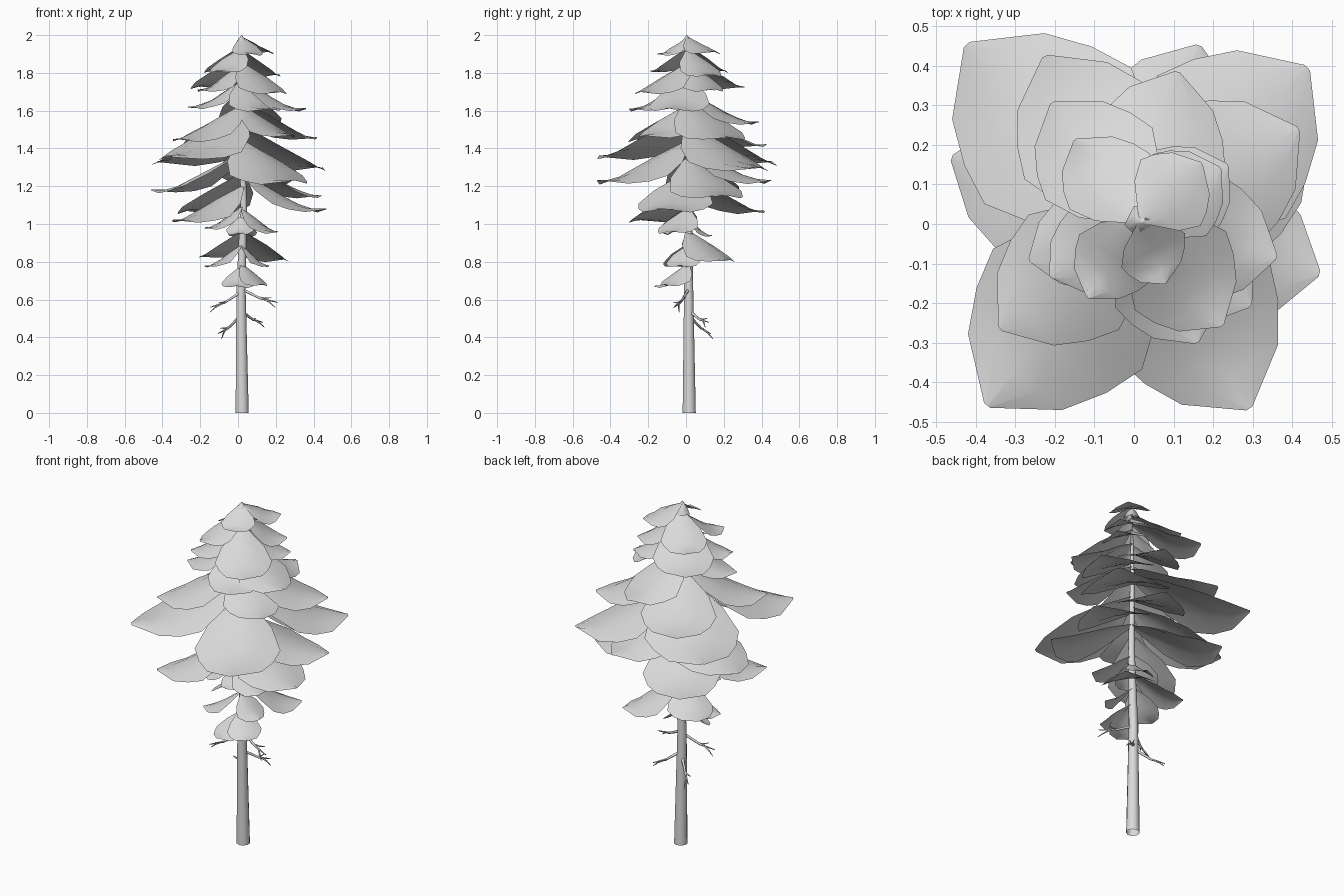
import bpy, math, random
from mathutils import Vector

if "Cube" in bpy.data.objects:
    bpy.data.objects.remove(bpy.data.objects["Cube"], do_unlink=True)
random.seed(4)

# One plain colour for the whole tree
SHADE = (0.7, 0.7, 0.7, 1)
grey = bpy.data.materials.new("light grey")
grey.use_nodes = True
grey.diffuse_color = SHADE
grey.node_tree.nodes["Principled BSDF"].inputs["Base Color"].default_value = SHADE


def add_mesh(name, verts, faces):
    mesh = bpy.data.meshes.new(name)
    mesh.from_pydata(verts, [], faces)
    mesh.polygons.foreach_set("use_smooth", [True] * len(mesh.polygons))
    mesh.materials.append(grey)
    mesh.update()
    obj = bpy.data.objects.new(name, mesh)
    bpy.context.collection.objects.link(obj)
    return obj


def tube(name, path, sides=6):
    """Tapered tube, open at the start, through (point, radius) pairs."""
    path = [(Vector(p), r) for p, r in path]
    axis = (path[-1][0] - path[0][0]).normalized()
    u = axis.orthogonal().normalized()
    v = axis.cross(u)
    verts, faces = [], []
    for point, radius in path:
        for s in range(sides):
            a = math.tau * s / sides
            verts.append(point + radius * (math.cos(a) * u + math.sin(a) * v))
    for ring in range(len(path) - 1):
        for s in range(sides):
            a, b = ring * sides + s, ring * sides + (s + 1) % sides
            faces.append((a, b, b + sides, a + sides))
    faces.append(tuple(range(len(verts) - sides, len(verts))))
    return add_mesh(name, verts, faces)


# Frond cross-sections: along the length, width share, share of the drop
SECTIONS = [(0, 0.12, 0), (0.25, 0.75, 0.34), (0.48, 1, 0.66),
            (0.65, 0.87, 0.85), (0.82, 0.63, 0.97), (1, 0.04, 1)]
ACROSS = (-1, -0.5, 0, 0.5, 1)


def frond(name, angle, reach, tip_z):
    """Broad drooping sheet with a blunt corner tip, arched across its width."""
    a = math.radians(angle)
    out = Vector((math.cos(a), math.sin(a), 0))
    side = Vector((-out.y, out.x, 0))
    root_z = min(tip_z + 0.06 + 0.28 * reach, 1.99)
    half = 0.03 + 0.36 * reach
    verts, faces = [], []
    for t, width, drop in SECTIONS:
        centre = Vector((0.02, 0.01, 0)) * (1 - t) + out * reach * t
        z = root_z + (tip_z - root_z) * drop
        for w in ACROSS:
            p = centre + side * (half * width * w)
            p.z = z - 0.28 * half * width * w * w * (1 - 0.5 * t)
            if t > 0:
                p.z += random.uniform(-0.004, 0.004)
            verts.append(p)
    n = len(ACROSS)
    for i in range(len(SECTIONS) - 1):
        for j in range(n - 1):
            k = i * n + j
            faces.append((k, k + n, k + n + 1, k + 1))
    return add_mesh(name, verts, faces)


# Trunk
tube("trunk", [((0.022, 0.017, 0), 0.036), ((0.016, 0.014, 0.66), 0.025),
               ((0.03, 0.015, 1.1), 0.018), ((0.02, 0.01, 1.6), 0.011),
               ((0.02, 0.005, 1.98), 0.003)], 12)

# Fronds by level: heading in degrees, reach, height of the tip
LOWER = [(265, .17, .67), (320, .18, .68), (200, .19, .78),
         (345, .17, .78), (140, .26, .83), (42, .34, .81),
         (335, .23, .96), (203, .19, .98), (270, .12, .95), (80, .14, .94)]
MIDDLE = [(345, .485, 1.08), (217, .43, 1.02), (122, .49, 1.07),
          (160, .49, 1.18), (25, .49, 1.15), (70, .48, 1.23), (302, .55, 1.23),
          (231, .59, 1.36), (133, .62, 1.33), (42, .59, 1.3),
          (30, .48, 1.46), (218, .43, 1.45), (118, .48, 1.42), (325, .36, 1.47)]
UPPER = [(74, .4, 1.54), (347, .37, 1.61), (199, .28, 1.62), (298, .34, 1.61),
         (311, .34, 1.7), (212, .25, 1.71), (124, .37, 1.73), (32, .28, 1.71)]
CROWN = [(33, .26, 1.79), (238, .22, 1.81), (125, .26, 1.81),
         (42, .23, 1.91), (298, .17, 1.9)]
for level, fronds in (("lower", LOWER), ("middle", MIDDLE),
                      ("upper", UPPER), ("crown", CROWN)):
    for i, values in enumerate(fronds):
        frond(f"{level}_frond_{i + 1}", *values)

# Small pointed sprout closing the top
tube("top_sprout", [((0.02, 0.005, 1.93), 0.045), ((0.02, 0.005, 1.97), 0.025),
                    ((0.02, 0.005, 2), 0.002)], 5)


# Bare forked twigs below the foliage
def twig(name, start, end):
    start, end = Vector(start), Vector(end)
    span = end - start
    sag = Vector((0, 0, -0.012))
    mid = start + span * 0.5 + sag
    tube(name, [(start, 0.008), (mid, 0.006), (end, 0.002)])
    for i, sign in enumerate((1, -1)):
        base = start + span * (0.45 + 0.2 * i) + sag * 0.8
        sideways = Vector((-span.y, span.x, 0)) * 0.15 * sign
        lift = Vector((0, 0, 0.02 * sign))
        tip = base + span * 0.32 + sideways + lift
        tube(f"{name}_fork_{i + 1}",
             [(base, 0.005), ((base + tip) / 2 - lift * 0.2, 0.004), (tip, 0.0015)])


twig("upper_left_twig", (0.03, 0.01, 0.65), (0.21, -0.04, 0.585))
twig("upper_right_twig", (0, 0, 0.63), (-0.145, -0.06, 0.56))
twig("lower_left_twig", (0.03, 0.03, 0.53), (0.13, 0.12, 0.48))
twig("lower_right_twig", (0, 0.03, 0.5), (-0.105, 0.13, 0.42))
